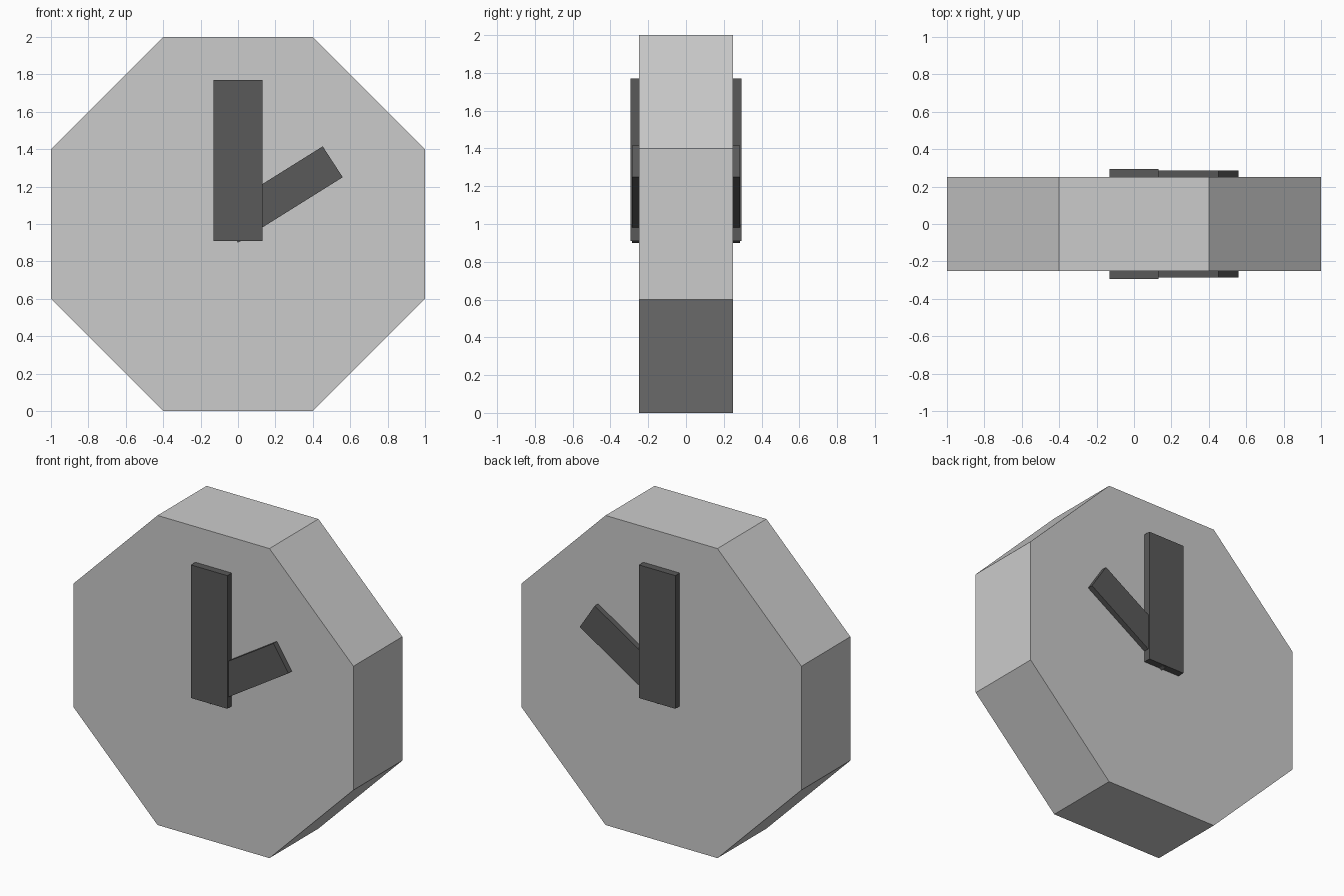
import bpy, bmesh

if "Cube" in bpy.data.objects:
    bpy.data.objects.remove(bpy.data.objects["Cube"])


def material(name, v):
    m = bpy.data.materials.new(name)
    m.diffuse_color = (v, v, v, 1)
    m.use_nodes = True
    m.node_tree.nodes["Principled BSDF"].inputs["Base Color"].default_value = m.diffuse_color
    return m


def slab(name, profile, y0, y1, mat=None):
    """Extrude an (x, z) outline from y0 to y1."""
    bm = bmesh.new()
    face = bm.faces.new([bm.verts.new((x, y0, z)) for x, z in profile])
    out = bmesh.ops.extrude_face_region(bm, geom=[face])
    verts = [g for g in out["geom"] if isinstance(g, bmesh.types.BMVert)]
    bmesh.ops.translate(bm, verts=verts, vec=(0, y1 - y0, 0))
    bmesh.ops.recalc_face_normals(bm, faces=bm.faces)
    me = bpy.data.meshes.new(name)
    bm.to_mesh(me)
    bm.free()
    ob = bpy.data.objects.new(name, me)
    bpy.context.collection.objects.link(ob)
    if mat:
        me.materials.append(mat)
    return ob


dark = material("dark_grey", 0.1)

# Octagonal clock body
slab("clock_body", [(-0.4, 0), (0.4, 0), (1, 0.6), (1, 1.4),
                    (0.4, 2), (-0.4, 2), (-1, 1.4), (-1, 0.6)], -0.25, 0.25)

# Hands on the front, mirrored to the back
minute = slab("minute_hand", [(-0.13, 0.91), (0.13, 0.91), (0.13, 1.77), (-0.13, 1.77)],
              -0.295, -0.25, dark)
hour = slab("hour_hand", [(0.0, 0.9), (0.56, 1.25), (0.453, 1.415), (-0.107, 1.065)],
            -0.285, -0.25, dark)
for hand in (minute, hour):
    mod = hand.modifiers.new("both_sides", "MIRROR")
    mod.use_axis = (False, True, False)
    mod.use_mirror_merge = False
